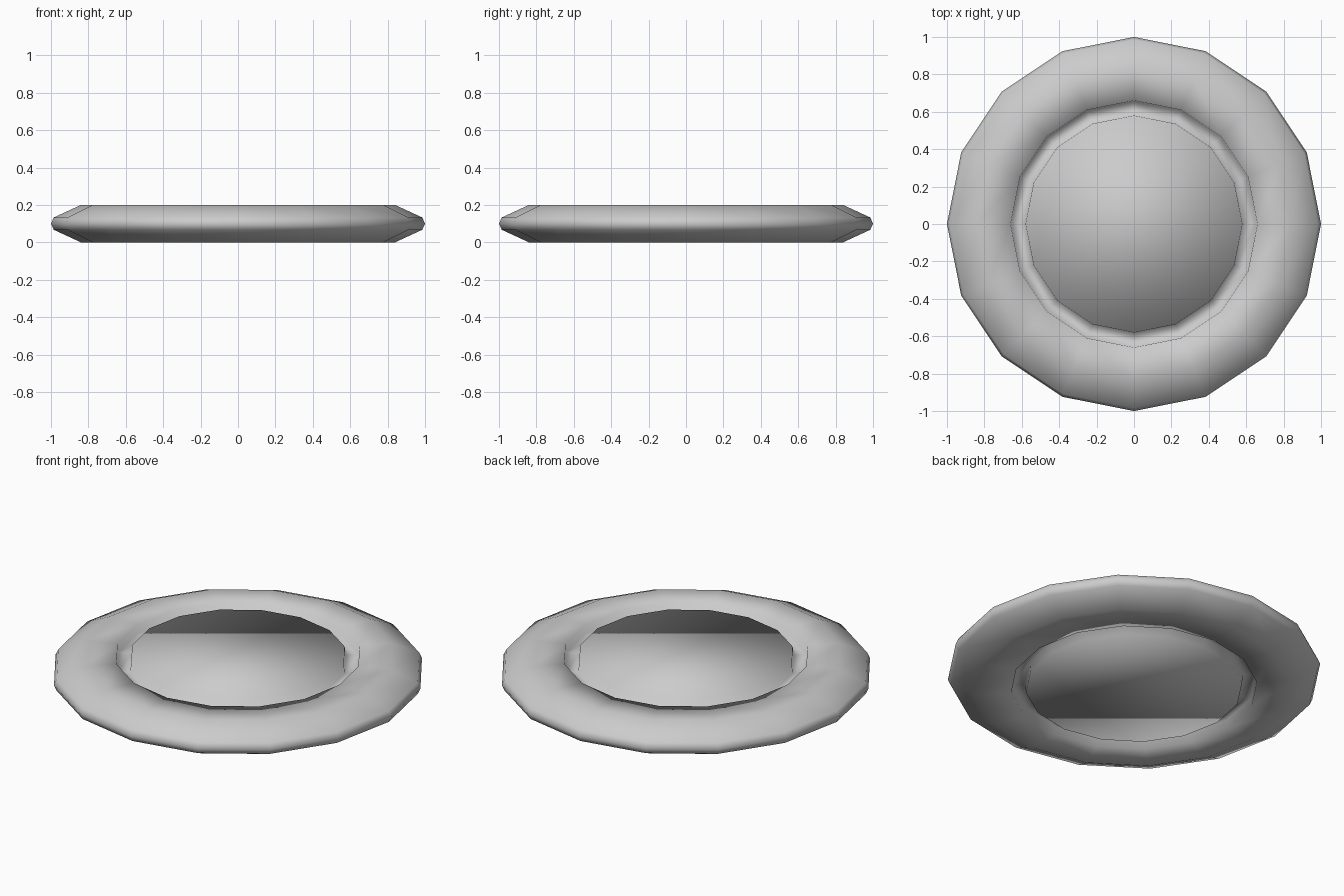
import bpy, bmesh
from math import cos, sin, pi

if "Cube" in bpy.data.objects:
    bpy.data.objects.remove(bpy.data.objects["Cube"])

SIDES = 16
MID = 0.10

# Half profile (radius, height above mid plane): centre disc, groove, outer rim
half = [(0.58, 0.10), (0.585, 0.05), (0.655, 0.05), (0.66, 0.098),
        (0.84, 0.10), (0.985, 0.033)]
profile = ([(r, MID + h) for r, h in half] + [(1.0, MID)]
           + [(r, MID - h) for r, h in reversed(half)])


def lathe(name, points):
    """Revolve a profile about z and cap both ends."""
    bm = bmesh.new()
    rings = [[bm.verts.new((r * cos(2 * pi * i / SIDES),
                            r * sin(2 * pi * i / SIDES), z))
              for i in range(SIDES)] for r, z in points]
    for a, b in zip(rings, rings[1:]):
        for i in range(SIDES):
            j = (i + 1) % SIDES
            bm.faces.new((a[i], b[i], b[j], a[j]))
    # flat faces of the centre disc
    bm.faces.new(rings[0])
    bm.faces.new(list(reversed(rings[-1])))
    bmesh.ops.recalc_face_normals(bm, faces=bm.faces)
    for f in bm.faces:
        f.smooth = True
    mesh = bpy.data.meshes.new(name)
    bm.to_mesh(mesh)
    bm.free()
    obj = bpy.data.objects.new(name, mesh)
    bpy.context.collection.objects.link(obj)
    return obj


# Grooved disc, identical above and below
lathe("grooved_disc", profile)
